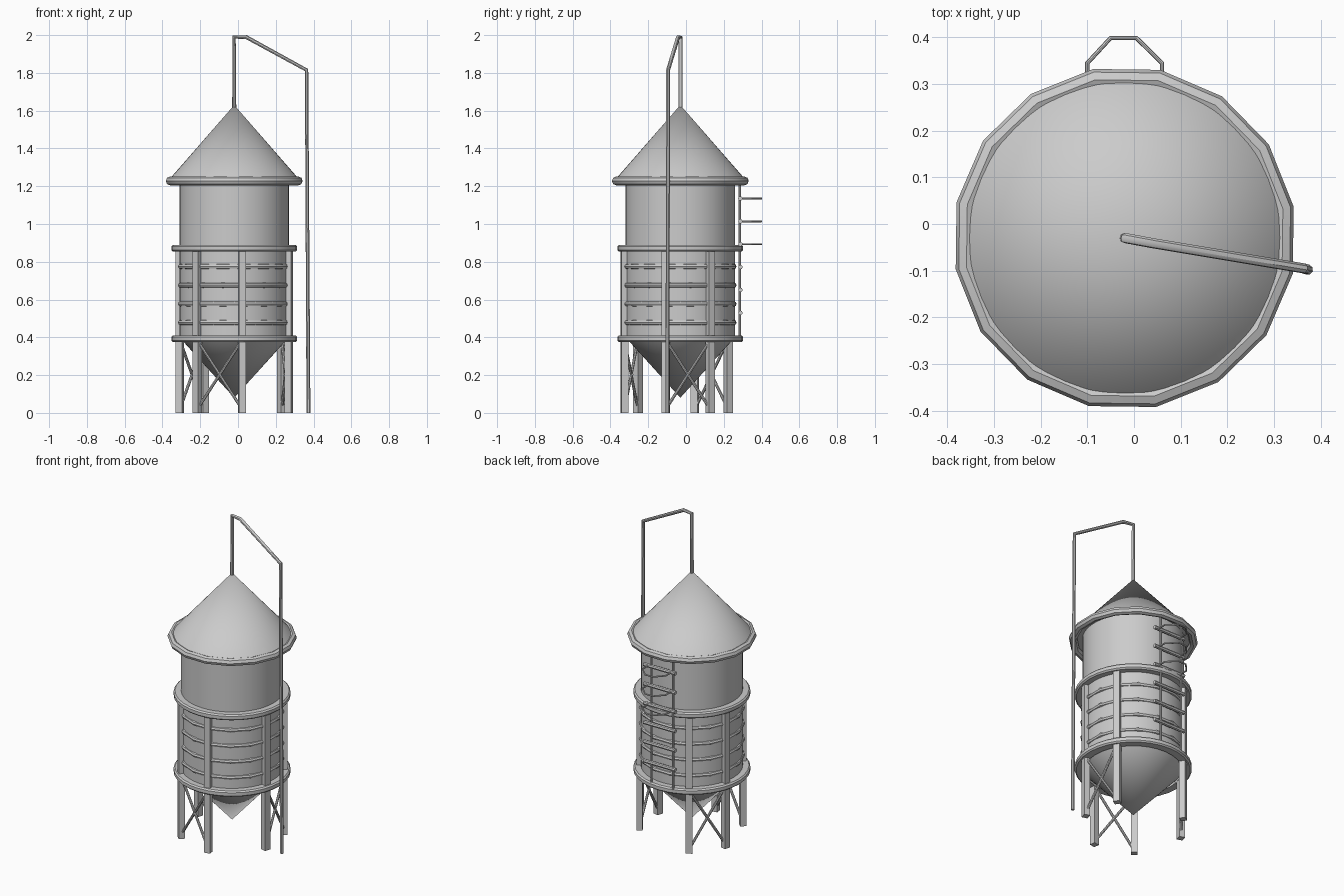
import bpy
from math import cos, sin, pi, radians
from mathutils import Vector

if "Cube" in bpy.data.objects:
    bpy.data.objects.remove(bpy.data.objects["Cube"], do_unlink=True)

CX, CY = -0.02, -0.03          # tank axis
LEG_R = 0.298                  # radius of the leg circle

steel = bpy.data.materials.new("grey_steel")
steel.use_nodes = True
steel.diffuse_color = (0.6, 0.6, 0.6, 1)
steel.node_tree.nodes["Principled BSDF"].inputs["Base Color"].default_value = (0.6, 0.6, 0.6, 1)


def finish(obj, name, angle=30):
    obj.name = name
    obj.data.materials.append(steel)
    bpy.ops.object.select_all(action='DESELECT')
    obj.select_set(True)
    bpy.context.view_layer.objects.active = obj
    if angle:
        bpy.ops.object.shade_smooth_by_angle(angle=radians(angle))
    return obj


def cone(name, r1, r2, z1, z2, sides=48):
    bpy.ops.mesh.primitive_cone_add(vertices=sides, radius1=r1, radius2=r2, depth=z2 - z1,
                                    location=(CX, CY, (z1 + z2) / 2))
    return finish(bpy.context.object, name)


def lathe_ring(name, profile, sides, turn=0):
    """Sweep a closed (radius, height) profile round the tank axis."""
    n = len(profile)
    verts, faces = [], []
    for i in range(sides):
        a = 2 * pi * i / sides + turn
        verts += [(CX + r * cos(a), CY + r * sin(a), z) for r, z in profile]
        for j in range(n):
            k, m = (i + 1) % sides, (j + 1) % n
            faces.append((i * n + j, k * n + j, k * n + m, i * n + m))
    mesh = bpy.data.meshes.new(name)
    mesh.from_pydata(verts, [], faces)
    obj = bpy.data.objects.new(name, mesh)
    bpy.context.collection.objects.link(obj)
    return finish(obj, name)


def round_profile(major, minor, z, sides=8):
    return [(major + minor * cos(2 * pi * j / sides), z + minor * sin(2 * pi * j / sides))
            for j in range(sides)]


def tube(name, points, radius, sides=2):
    """Round pipe along straight segments."""
    curve = bpy.data.curves.new(name, 'CURVE')
    curve.dimensions = '3D'
    curve.bevel_depth = radius
    curve.bevel_resolution = sides
    curve.use_fill_caps = True
    spline = curve.splines.new('POLY')
    spline.points.add(len(points) - 1)
    for p, co in zip(spline.points, points):
        p.co = (*co, 1)
    obj = bpy.data.objects.new(name, curve)
    bpy.context.collection.objects.link(obj)
    bpy.ops.object.select_all(action='DESELECT')
    obj.select_set(True)
    bpy.context.view_layer.objects.active = obj
    bpy.ops.object.convert(target='MESH')
    return finish(bpy.context.object, name, 40)


def on_circle(degrees, z, r=LEG_R):
    a = radians(degrees)
    return Vector((CX + r * cos(a), CY + r * sin(a), z))


# Tank shell, hopper and roof
cone("tank_body", 0.29, 0.29, 0.39, 1.235)
cone("hopper", 0, 0.29, 0.08, 0.4)
cone("roof", 0.345, 0, 1.235, 1.63)
lathe_ring("roof_rim", round_profile(0.345, 0.0235, 1.228), 16, radians(10.5))

# Two support rings with softened edges
for name, z in (("lower_support_ring", 0.392), ("upper_support_ring", 0.872)):
    h, b = 0.018, 0.008
    lathe_ring(name, [(0.28, z - h), (0.333 - b, z - h), (0.333, z - h + b),
                      (0.333, z + h - b), (0.333 - b, z + h), (0.28, z + h)], 32)

# Thin hoops round the lower tank
for i in range(4):
    lathe_ring(f"tank_band_{i + 1}", round_profile(0.288, 0.0145, 0.478 + i * 0.099), 16, radians(10.5))

# Legs in braced pairs
for n, pair in enumerate(((229, 278), (345, 392), (122, 165)), 1):
    for side, angle in zip("ab", pair):
        bpy.ops.mesh.primitive_cube_add(size=1, location=on_circle(angle, 0.435),
                                        rotation=(0, 0, radians(angle)))
        leg = bpy.context.object
        leg.scale = (0.036, 0.038, 0.87)
        finish(leg, f"leg_{n}{side}", 0)
    for side, (a, b) in zip("ab", (pair, pair[::-1])):
        tube(f"cross_brace_{n}{side}", [on_circle(a, 0.02), on_circle(b, 0.385)], 0.008)

# Filling pipe over the roof
tube("filling_pipe", [(CX, CY, 1.6), (CX, CY, 1.989), (0.045, -0.042, 1.989),
                      (0.363, -0.095, 1.815), (0.373, -0.098, 0)], 0.011)

# Ladder: rails, rungs and safety hoops at the back
for name, x in (("left_ladder_rail", 0.04), ("right_ladder_rail", -0.11)):
    tube(name, [(x, 0.285, 0.4), (x, 0.285, 1.22)], 0.007)
for i in range(6):
    z = 0.53 + i * 0.121
    tube(f"ladder_rung_{i + 1}", [(-0.13, 0.288, z), (0.09, 0.288, z)], 0.012)
    if i > 2:
        hoop = tube(f"safety_hoop_{i - 2}", [(-0.1, 0.285, z), (-0.1, 0.345, z), (-0.05, 0.399, z),
                                             (0.005, 0.399, z), (0.06, 0.345, z), (0.06, 0.285, z)], 0.005)
